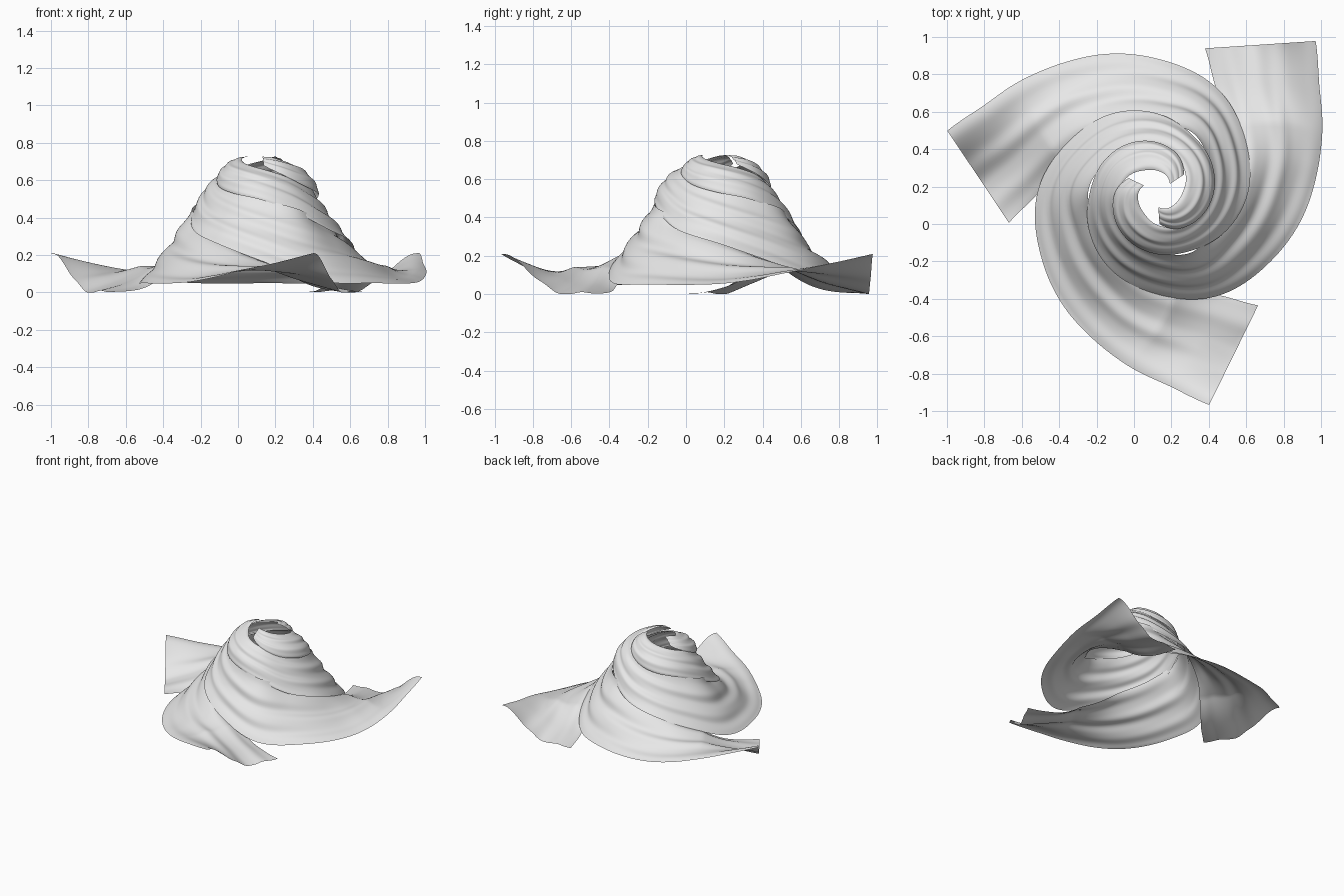
import bpy, math
from mathutils import Vector

cube = bpy.data.objects.get("Cube")
if cube:
    bpy.data.objects.remove(cube, do_unlink=True)

CENTRE = Vector((0.125, 0.17, 0))
ARMS, ALONG, ACROSS = 3, 150, 36
START = math.radians(43.7)

# Ribbon rails: winding angle, outer radius, outer z, inner angle lag, inner radius, inner z, swelling
RAILS = [
    (0, 1.17, .21, -28, .81, .005, 0),
    (10, 1.04, .155, -28, .65, .035, .05),
    (22, .95, .11, -24, .53, .11, .05),
    (34, .875, .07, -16, .46, .205, .01),
    (48, .81, .05, -8, .405, .305, -.05),
    (75, .71, .05, 0, .36, .385, -.04),
    (104, .64, .06, 0, .37, .45, -.02),
    (134, .545, .17, 0, .315, .50, -.02),
    (164, .485, .265, 0, .275, .545, -.02),
    (194, .42, .335, 0, .24, .585, .03),
    (224, .36, .43, 0, .21, .63, .1),
    (254, .33, .495, 0, .175, .66, .15),
    (284, .30, .53, 0, .135, .68, .19),
    (314, .265, .57, 0, .115, .70, .19),
    (344, .225, .63, 0, .10, .72, .15),
    (370, .17, .68, 0, .08, .725, .1),
]


def rail(t):
    """Smooth interpolation through the rail rows, t from 0 to 1."""
    u = t * (len(RAILS) - 1)
    i = min(int(u), len(RAILS) - 2)
    f = u - i
    a, b, c, d = (RAILS[max(0, min(len(RAILS) - 1, i + k))] for k in (-1, 0, 1, 2))
    return [0.5 * (2 * q + (r - p) * f + (2 * p - 5 * q + 4 * r - s) * f * f
                   + (3 * q - p - 3 * r + s) * f ** 3) for p, q, r, s in zip(a, b, c, d)]


def ribbon_point(t, s, turn):
    """Point along (t) and across (s) the draped ribbon."""
    phi, r_out, z_out, lag, r_in, z_in, swell = rail(t)
    r = r_out + (r_in - r_out) * s
    z = z_out + (z_in - z_out) * s
    # Tail end flattens to the ground on its inner half
    tail = max(0, 1 - phi / 24)
    k = min(1, s / 0.6)
    z += tail * (0.004 + (z_out - 0.004) * (1 - k * k * (3 - 2 * k)) - z)
    # Swelling and soft lengthwise folds, faded at the edges
    slope = Vector((z_in - z_out, r_out - r_in)).normalized()
    fade = math.sin(math.pi * s) ** 0.6 if 0 < s < 1 else 0
    width = math.hypot(r_out - r_in, z_in - z_out)
    fold = math.sin(math.tau * 2.8 * s + phi * 0.012) + 0.2 * math.sin(math.tau * 5.3 * s - phi * 0.02)
    push = fade * width * (swell + 0.019 * fold)
    r += slope.x * push
    z = max(0, z + slope.y * push)
    # Straight cut across the tail, curved sweep elsewhere
    ang = START + turn - math.radians(phi + lag * s)
    p = Vector((r * math.cos(ang), r * math.sin(ang), z))
    if tail:
        a0 = START + turn - math.radians(phi)
        a1 = a0 - math.radians(lag)
        out = Vector((math.cos(a0), math.sin(a0), 0)) * r_out
        inn = Vector((math.cos(a1), math.sin(a1), 0)) * r_in
        flat = out.lerp(inn, s)
        flat.z = z
        p = p.lerp(flat, tail)
    return p + CENTRE


# Cloth colour
cloth = bpy.data.materials.new("pale_grey_cloth")
cloth.use_nodes = True
cloth.diffuse_color = (0.8, 0.8, 0.8, 1)
cloth.node_tree.nodes["Principled BSDF"].inputs["Base Color"].default_value = (0.8, 0.8, 0.8, 1)

# Three identical ribbons wound into a cone
row = ACROSS + 1
for arm in range(ARMS):
    turn = math.tau * arm / ARMS
    verts = [ribbon_point(i / ALONG, j / ACROSS, turn)
             for i in range(ALONG + 1) for j in range(row)]
    faces = [(i * row + j, (i + 1) * row + j, (i + 1) * row + j + 1, i * row + j + 1)
             for i in range(ALONG) for j in range(ACROSS)]
    mesh = bpy.data.meshes.new("wound_ribbon")
    mesh.from_pydata(verts, [], faces)
    mesh.materials.append(cloth)
    mesh.polygons.foreach_set("use_smooth", [True] * len(faces))
    mesh.update()
    # Keep the outside of the cloth facing up
    if sum(p.normal.z * p.area for p in mesh.polygons) < 0:
        mesh.flip_normals()
    obj = bpy.data.objects.new("wound_ribbon_%d" % (arm + 1), mesh)
    bpy.context.collection.objects.link(obj)
